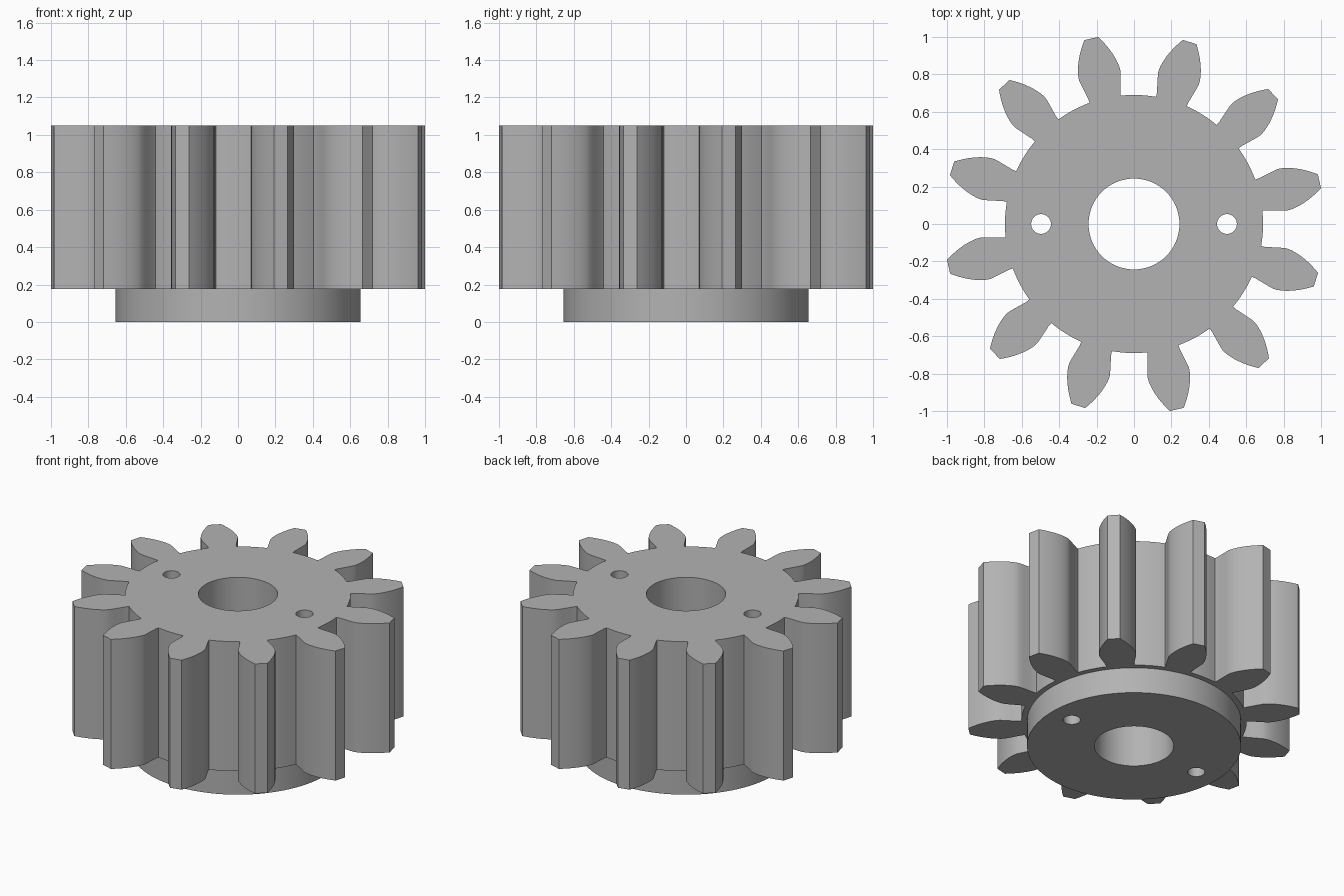
import bpy, bmesh
from math import sin, cos, tan, acos, radians, pi

if "Cube" in bpy.data.objects:
    bpy.data.objects.remove(bpy.data.objects["Cube"])

TEETH = 12
TIP, BASE, ROOT = 1.018, 0.82, 0.69      # gear radii
BASE_HALF = radians(7.95)                # half tooth angle at the base circle
Z_HUB, Z_TOP = 0.175, 1.05

steel = bpy.data.materials.new("grey_steel")
steel.use_nodes = True
grey = (0.45, 0.45, 0.45, 1)
steel.diffuse_color = grey
steel.node_tree.nodes["Principled BSDF"].inputs["Base Color"].default_value = grey


def circle(radius, cx=0.0, n=64):
    return [(cx + radius * cos(2 * pi * i / n), radius * sin(2 * pi * i / n)) for i in range(n)]


def gear_outline():
    # undercut foot of the flank, then an involute up to the tip
    flank = [(ROOT, radians(7.15)), (0.71, radians(7.1)), (0.75, radians(7.45)), (0.79, radians(7.78))]
    steps = 12
    for i in range(steps + 1):
        r = BASE + (TIP - BASE) * i / steps
        a = acos(BASE / r)
        flank.append((r, BASE_HALF - (tan(a) - a)))
    pitch = 2 * pi / TEETH
    points = []
    for k in range(TEETH):
        mid = radians(13) + k * pitch
        tooth = [(r, mid - h) for r, h in flank] + [(r, mid + h) for r, h in reversed(flank)]
        start = mid + flank[0][1]
        gap = pitch - 2 * flank[0][1]
        tooth += [(ROOT, start + gap * j / 6) for j in range(1, 6)]
        points += [(r * cos(t), r * sin(t)) for r, t in tooth]
    return points


bm = bmesh.new()


def loop(points, z):
    verts = [bm.verts.new((x, y, z)) for x, y in points]
    return [bm.edges.new((verts[i - 1], verts[i])) for i in range(len(verts))], verts


def wall(low, high):
    a, b = low[1], high[1]
    for i in range(len(a)):
        bm.faces.new((a[i - 1], a[i], b[i], b[i - 1]))


def cap(loops):
    edges = [e for lp in loops for e in lp[0]]
    bmesh.ops.triangle_fill(bm, edges=edges, use_beauty=True, use_dissolve=False, normal=(0, 0, 1))


# Outlines: toothed rim, hub collar, shaft bore and two pin holes
teeth = gear_outline()
collar = circle(0.655, n=96)
holes = [circle(0.243), circle(0.053, 0.497, 32), circle(0.053, -0.497, 32)]

teeth_low, teeth_high = loop(teeth, Z_HUB), loop(teeth, Z_TOP)
collar_low, collar_high = loop(collar, 0), loop(collar, Z_HUB)
holes_low = [loop(h, 0) for h in holes]
holes_high = [loop(h, Z_TOP) for h in holes]

# Flat ends and the step under the teeth
cap([teeth_high] + holes_high)
cap([teeth_low, collar_high])
cap([collar_low] + holes_low)

# Upright walls
wall(teeth_low, teeth_high)
wall(collar_low, collar_high)
for low, high in zip(holes_low, holes_high):
    wall(low, high)

bmesh.ops.recalc_face_normals(bm, faces=bm.faces[:])
mesh = bpy.data.meshes.new("pinion_gear")
bm.to_mesh(mesh)
bm.free()
mesh.materials.append(steel)
gear = bpy.data.objects.new("pinion_gear", mesh)
bpy.context.collection.objects.link(gear)

bpy.ops.object.select_all(action="DESELECT")
gear.select_set(True)
bpy.context.view_layer.objects.active = gear
bpy.ops.object.shade_smooth_by_angle(angle=radians(30))
